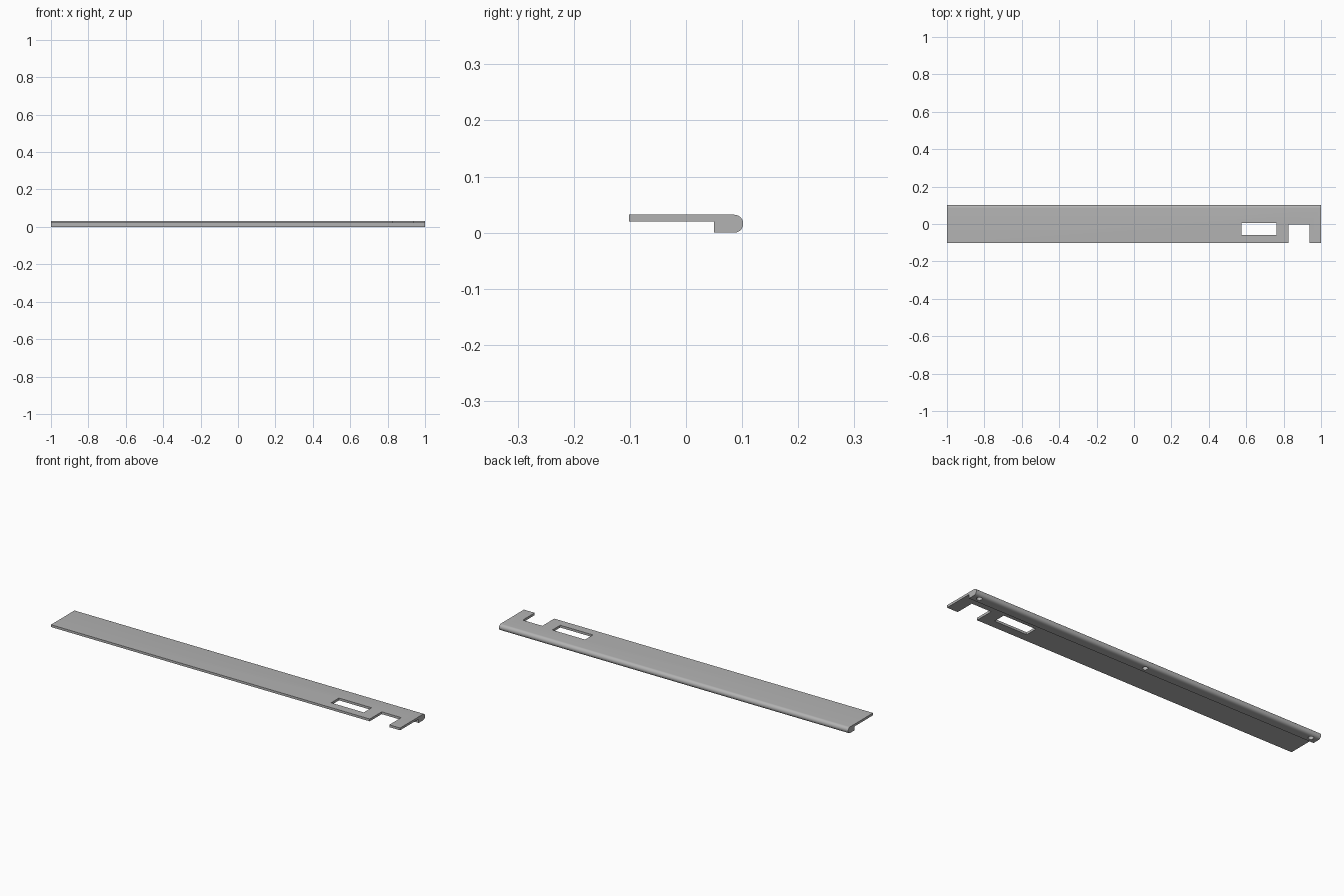
import bpy, bmesh, math
from mathutils import Matrix, Vector

cube = bpy.data.objects.get("Cube")
if cube:
    bpy.data.objects.remove(cube, do_unlink=True)

# Overall dimensions
HALF_LENGTH, HALF_WIDTH, HEIGHT = 1.0, 0.102, 0.032
PLATE_BOTTOM, RAIL_FRONT = 0.02, 0.05
HOLE_Y, HOLE_RADIUS, HOLE_DEPTH = 0.077, 0.013, 0.02

grey = bpy.data.materials.new("plain grey")
grey.use_nodes = True
colour = (0.45, 0.45, 0.45, 1)
grey.diffuse_color = colour
grey.node_tree.nodes["Principled BSDF"].inputs["Base Color"].default_value = colour


def make_object(name, bm):
    bmesh.ops.recalc_face_normals(bm, faces=bm.faces)
    mesh = bpy.data.meshes.new(name)
    bm.to_mesh(mesh)
    bm.free()
    mesh.materials.append(grey)
    obj = bpy.data.objects.new(name, mesh)
    bpy.context.collection.objects.link(obj)
    return obj


def add_box(bm, low, high):
    low, high = Vector(low), Vector(high)
    place = Matrix.Translation((low + high) / 2) @ Matrix.Diagonal((*(high - low), 1))
    bmesh.ops.create_cube(bm, size=1, matrix=place)


# Strip: thin plate with a thicker, round-nosed rail along the back
radius = HEIGHT / 2
profile = [(-HALF_WIDTH, HEIGHT), (-HALF_WIDTH, PLATE_BOTTOM),
           (RAIL_FRONT, PLATE_BOTTOM), (RAIL_FRONT, 0)]
for i in range(17):
    a = math.pi * (i / 16 - 0.5)
    profile.append((HALF_WIDTH - radius + radius * math.cos(a),
                    radius + radius * math.sin(a)))
bm = bmesh.new()
end = bm.faces.new([bm.verts.new((-HALF_LENGTH, y, z)) for y, z in profile])
ext = bmesh.ops.extrude_face_region(bm, geom=[end])
moved = [v for v in ext["geom"] if isinstance(v, bmesh.types.BMVert)]
bmesh.ops.translate(bm, verts=moved, vec=(2 * HALF_LENGTH, 0, 0))
strip = make_object("strip", bm)

# Cutter: window, front notch and three blind screw holes under the rail
bm = bmesh.new()
add_box(bm, (0.574, -0.058, -0.1), (0.761, 0.006, 0.1))
add_box(bm, (0.826, -0.2, -0.1), (0.938, -0.004, 0.1))
for x in (-0.962, 0, 0.962):
    bmesh.ops.create_cone(bm, cap_ends=True, segments=24, radius1=HOLE_RADIUS,
                          radius2=HOLE_RADIUS, depth=2 * HOLE_DEPTH,
                          matrix=Matrix.Translation((x, HOLE_Y, 0)))
cutter = make_object("opening_cutter", bm)

# Apply the cut, then remove the helper
cut = strip.modifiers.new("openings", "BOOLEAN")
cut.operation, cut.solver, cut.object = "DIFFERENCE", "EXACT", cutter
bpy.context.view_layer.objects.active = strip
strip.select_set(True)
cutter.select_set(False)
bpy.ops.object.modifier_apply(modifier=cut.name)
bpy.data.objects.remove(cutter, do_unlink=True)
bpy.ops.object.shade_smooth_by_angle(angle=math.radians(30))
